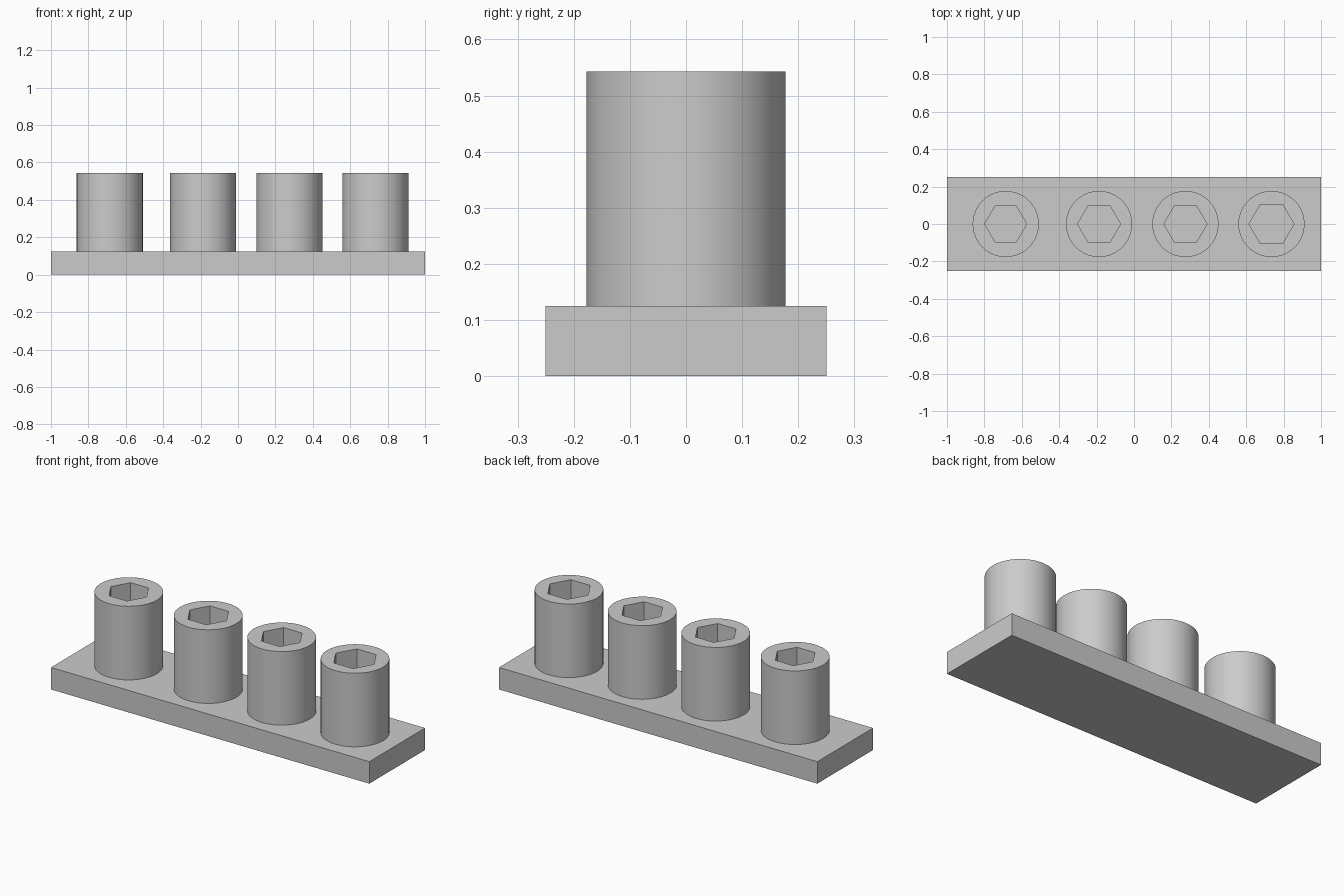
import bpy, bmesh, math
from mathutils import Vector

if "Cube" in bpy.data.objects:
    bpy.data.objects.remove(bpy.data.objects["Cube"])

PLATE_TOP, POST_TOP, POST_R = 0.125, 0.543, 0.177

grey = bpy.data.materials.new("plain grey")
grey.diffuse_color = (0.6, 0.6, 0.6, 1)
grey.use_nodes = True
grey.node_tree.nodes["Principled BSDF"].inputs["Base Color"].default_value = grey.diffuse_color


def finish(bm, name):
    bmesh.ops.recalc_face_normals(bm, faces=bm.faces)
    mesh = bpy.data.meshes.new(name)
    bm.to_mesh(mesh)
    bm.free()
    mesh.materials.append(grey)
    obj = bpy.data.objects.new(name, mesh)
    bpy.context.collection.objects.link(obj)
    return obj


def loop(bm, radius, sides, z):
    verts = [bm.verts.new((radius * math.cos(2 * math.pi * i / sides),
                           radius * math.sin(2 * math.pi * i / sides), z))
             for i in range(sides)]
    return [bm.edges.new((verts[i], verts[(i + 1) % sides])) for i in range(sides)]


# Flat rectangular base plate
bm = bmesh.new()
bmesh.ops.create_cube(bm, size=1)
bmesh.ops.scale(bm, vec=(2, 0.5, PLATE_TOP), verts=bm.verts)
bmesh.ops.translate(bm, vec=(0, 0, PLATE_TOP / 2), verts=bm.verts)
finish(bm, "base_plate")


# Round posts with a hexagonal bore, sunk slightly into the plate
def post(name, x, hex_radius):
    bottom = PLATE_TOP - 0.01
    bm = bmesh.new()
    edges = loop(bm, POST_R, 40, bottom) + loop(bm, hex_radius, 6, bottom)
    bmesh.ops.triangle_fill(bm, edges=edges, use_beauty=True, normal=Vector((0, 0, 1)))
    res = bmesh.ops.extrude_face_region(bm, geom=bm.faces[:], use_keep_orig=True)
    top = [g for g in res["geom"] if isinstance(g, bmesh.types.BMVert)]
    bmesh.ops.translate(bm, vec=(0, 0, POST_TOP - bottom), verts=top)
    obj = finish(bm, name)
    obj.location.x = x
    bpy.ops.object.select_all(action="DESELECT")
    obj.select_set(True)
    bpy.context.view_layer.objects.active = obj
    bpy.ops.object.shade_smooth_by_angle(angle=math.radians(30))


for i, (x, r) in enumerate([(-0.686, 0.112), (-0.187, 0.115),
                            (0.275, 0.115), (0.735, 0.12)]):
    post(f"socket_post_{i + 1}", x, r)
